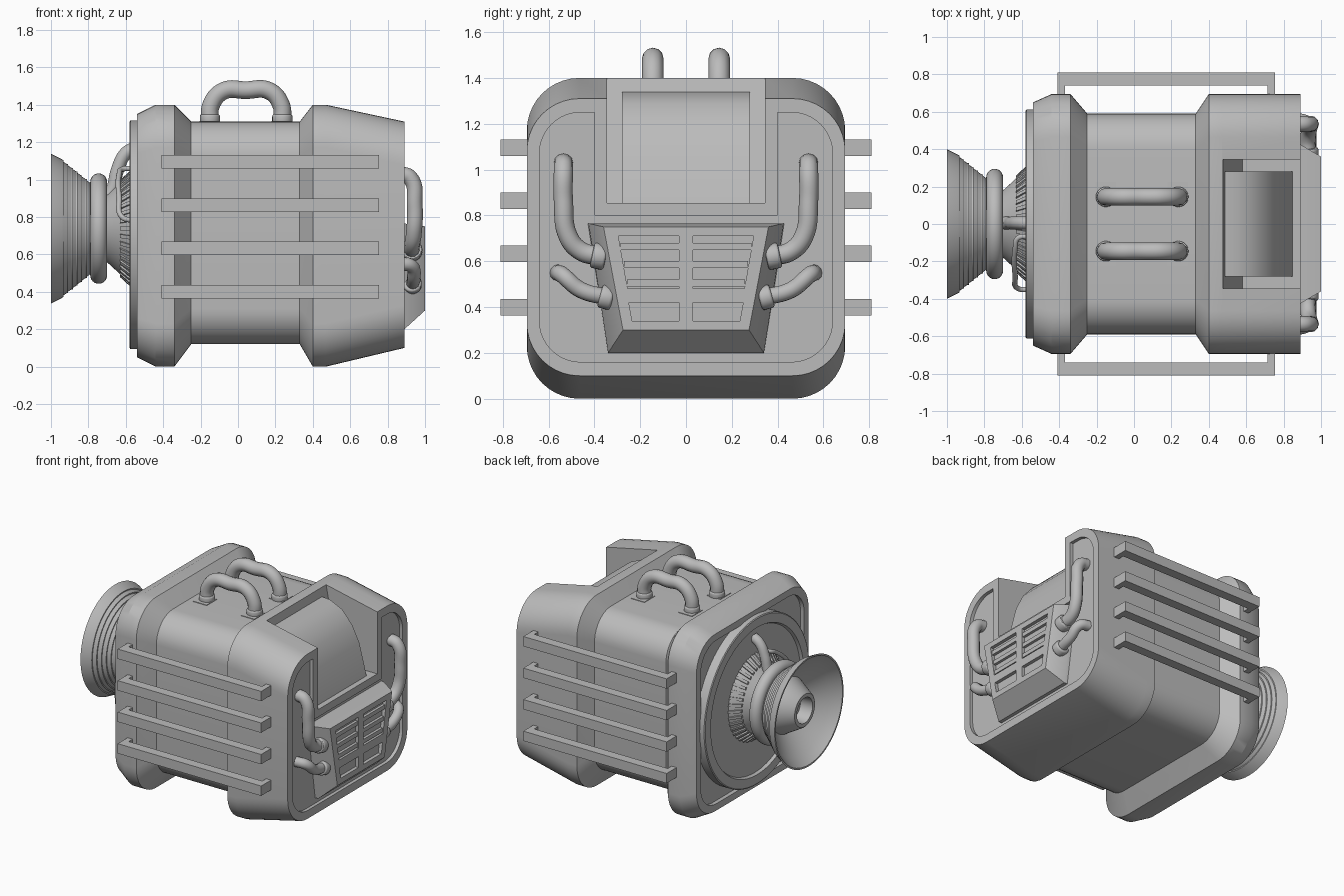
import bpy, bmesh, math
from math import sin, cos, pi
from mathutils import Vector

cube = bpy.data.objects.get("Cube")
if cube:
    bpy.data.objects.remove(cube, do_unlink=True)

grey = bpy.data.materials.new("plain_grey")
grey.use_nodes = True
grey.diffuse_color = (0.5, 0.5, 0.5, 1)
grey.node_tree.nodes["Principled BSDF"].inputs["Base Color"].default_value = (0.5, 0.5, 0.5, 1)


def activate(obj):
    bpy.ops.object.select_all(action='DESELECT')
    obj.select_set(True)
    bpy.context.view_layer.objects.active = obj


def finish(obj, angle=30):
    activate(obj)
    bpy.ops.object.shade_smooth_by_angle(angle=math.radians(angle))


def loft(name, rings):
    """Skin equal-length rings of points and cap both ends."""
    bm = bmesh.new()
    loops = [[bm.verts.new(p) for p in ring] for ring in rings]
    n = len(loops[0])
    for a, b in zip(loops, loops[1:]):
        for i in range(n):
            bm.faces.new((a[i], a[(i + 1) % n], b[(i + 1) % n], b[i]))
    bm.faces.new(loops[0])
    bm.faces.new(loops[-1])
    bmesh.ops.recalc_face_normals(bm, faces=bm.faces)
    mesh = bpy.data.meshes.new(name)
    bm.to_mesh(mesh)
    bm.free()
    mesh.materials.append(grey)
    obj = bpy.data.objects.new(name, mesh)
    bpy.context.collection.objects.link(obj)
    finish(obj)
    return obj


def box(name, x0, x1, y0, y1, z0, z1):
    return loft(name, [[(x, y0, z0), (x, y1, z0), (x, y1, z1), (x, y0, z1)] for x in (x0, x1)])


def prism_x(name, outline, x0, x1):
    return loft(name, [[(x, y, z) for y, z in outline] for x in (x0, x1)])


def prism_y(name, outline, half):
    return loft(name, [[(x, y, z) for x, z in outline] for y in (-half, half)])


def lathe(name, profile, cz, seg=64):
    turn = [2 * pi * i / seg for i in range(seg)]
    return loft(name, [[(x, r * cos(t), cz + r * sin(t)) for t in turn] for x, r in profile])


def rounded(hy, z0, z1, r, n=10):
    """Rounded rectangle in y and z, starting at the top right corner."""
    pts = []
    for k, (sy, zc) in enumerate([(1, z1 - r), (-1, z1 - r), (-1, z0 + r), (1, z0 + r)]):
        for i in range(n + 1):
            t = pi / 2 * (k + i / n)
            pts.append((sy * (hy - r) + r * cos(t), zc + r * sin(t)))
    return pts


def tube(name, points, radius):
    curve = bpy.data.curves.new(name, 'CURVE')
    curve.dimensions = '3D'
    curve.bevel_depth = radius
    curve.bevel_resolution = 4
    curve.resolution_u = 8
    curve.use_fill_caps = True
    spline = curve.splines.new('BEZIER')
    spline.bezier_points.add(len(points) - 1)
    for bp, p in zip(spline.bezier_points, points):
        bp.co = p
        bp.handle_left_type = bp.handle_right_type = 'AUTO'
    curve.materials.append(grey)
    obj = bpy.data.objects.new(name, curve)
    bpy.context.collection.objects.link(obj)
    activate(obj)
    bpy.ops.object.convert(target='MESH')
    finish(bpy.context.object, 50)


def collar(name, a, b, radius):
    """Short cylinder between two points."""
    a, b = Vector(a), Vector(b)
    bpy.ops.mesh.primitive_cylinder_add(vertices=24, radius=radius, depth=(b - a).length, location=(a + b) / 2)
    obj = bpy.context.object
    obj.name = name
    obj.rotation_euler = (b - a).to_track_quat('Z', 'Y').to_euler()
    obj.data.materials.append(grey)
    bevel = obj.modifiers.new("bevel", 'BEVEL')
    bevel.width = 0.012
    bevel.segments = 3
    bpy.ops.object.modifier_apply(modifier=bevel.name)
    finish(obj)


def cut(obj, cutter):
    mod = obj.modifiers.new("cut", 'BOOLEAN')
    mod.operation = 'DIFFERENCE'
    mod.solver = 'EXACT'
    mod.object = cutter
    activate(obj)
    bpy.ops.object.modifier_apply(modifier=mod.name)
    bpy.data.objects.remove(cutter, do_unlink=True)
    finish(obj)


# Body shell: x, half width, bottom, top, corner radius
stations = [(-0.54, 0.65, 0.05, 1.35, 0.21), (-0.44, 0.695, 0, 1.4, 0.23), (-0.34, 0.695, 0, 1.4, 0.23),
            (-0.25, 0.59, 0.12, 1.31, 0.19), (0.33, 0.59, 0.12, 1.31, 0.19), (0.4, 0.695, 0, 1.4, 0.23),
            (0.47, 0.695, 0, 1.4, 0.23), (0.89, 0.695, 0.1, 1.31, 0.23)]
body = loft("body_shell", [[(x, y, z) for y, z in rounded(*s)] for x, *s in stations])

# Recessed end panels, the right one stepping around the window frame
outline = rounded(0.64, 0.16, 1.25, 0.18)
outline[11:11] = [(0.4, 1.25), (0.4, 0.8), (-0.4, 0.8), (-0.4, 1.25)]
cut(body, prism_x("cutter", outline, 0.865, 0.95))
cut(body, prism_x("cutter", rounded(0.6, 0.1, 1.3, 0.18), -0.6, -0.51))

# Window notch and the curved screen inside it
cut(body, prism_y("cutter", [(0.455, 1.5), (0.58, 0.855), (1, 0.855), (1, 1.5)], 0.345))
prism_y("window_screen", [(0.47, 1.34), (0.55, 1.335), (0.65, 1.29), (0.73, 1.2), (0.79, 1.08),
                          (0.85, 0.85), (0.56, 0.85)], 0.28)

# Control box with recessed vents
control = loft("control_box", [
    [(0.85, -0.43, 0.765), (0.85, 0.43, 0.765), (0.85, 0.34, 0.2), (0.85, -0.34, 0.2)],
    [(0.89, -0.425, 0.765), (0.89, 0.425, 0.765), (0.89, 0.34, 0.2), (0.89, -0.34, 0.2)],
    [(1, -0.36, 0.75), (1, 0.36, 0.75), (1, 0.275, 0.3), (1, -0.275, 0.3)]])
for s in (-1, 1):
    for top, bottom, wide, narrow in ((0.71, 0.48, 0.295, 0.255), (0.42, 0.34, 0.25, 0.235)):
        cut(control, prism_x("cutter", [(s * 0.03, top), (s * wide, top), (s * narrow, bottom),
                                        (s * 0.03, bottom)], 0.975, 1.1))
    for i in range(3):
        z = 0.665 - 0.08 * i
        end = 0.285 - 0.014 * i
        prism_x("vent_louver", [(s * 0.03, z + 0.015), (s * end, z + 0.015), (s * end, z - 0.015),
                                (s * 0.03, z - 0.015)], 0.97, 0.995)

    # Hoses from the control box to the end panel
    tube("large_hose", [(0.86, s * 0.535, 1.03), (0.92, s * 0.535, 1.01), (0.945, s * 0.535, 0.86),
                        (0.94, s * 0.515, 0.71), (0.93, s * 0.46, 0.645), (0.93, s * 0.37, 0.62)], 0.042)
    collar("large_hose_collar", (0.93, s * 0.35, 0.615), (0.93, s * 0.41, 0.628), 0.056)
    tube("small_hose", [(0.86, s * 0.56, 0.55), (0.925, s * 0.54, 0.54), (0.94, s * 0.46, 0.475),
                        (0.93, s * 0.33, 0.44)], 0.036)
    collar("small_hose_collar", (0.93, s * 0.32, 0.435), (0.93, s * 0.375, 0.45), 0.052)

    # Side rails on short end posts
    for z in (0.4, 0.632, 0.863, 1.095):
        box("side_rail", -0.41, 0.755, s * 0.74, s * 0.81, z - 0.036, z + 0.036)
        for x in (-0.41, 0.715):
            box("rail_post", x, x + 0.04, s * 0.68, s * 0.75, z - 0.036, z + 0.036)

    # Top carry handles
    y = s * 0.145
    tube("carry_handle", [(-0.15, y, 1.3), (-0.143, y, 1.4), (-0.075, y, 1.475), (0.04, y, 1.478),
                          (0.165, y, 1.475), (0.23, y, 1.4), (0.237, y, 1.3)], 0.047)
    for x in (-0.15, 0.237):
        collar("handle_collar", (x, y, 1.3), (x, y, 1.35), 0.054)
        box("handle_plate", x - 0.057, x + 0.053, y - 0.06 + s * 0.02, y + 0.06 + s * 0.02, 1.305, 1.314)

# Lens mount disc and ribbed cone
lathe("mount_disc", [(-0.49, 0.612), (-0.575, 0.612), (-0.58, 0.605), (-0.58, 0.54), (-0.56, 0.53),
                     (-0.56, 0.02)], 0.705, 96)
AXIS = 0.738
lathe("lens_cone", [(-0.54, 0.32), (-0.575, 0.3), (-0.64, 0.235), (-0.7, 0.18), (-0.74, 0.18)], AXIS)
for i in range(40):
    t = 2 * pi * i / 40
    out = Vector((0, cos(t), sin(t)))
    side = Vector((0, -sin(t), cos(t))) * 0.01
    centre = Vector((0, 0, AXIS))
    loft("cone_rib", [[centre + Vector((x, 0, 0)) + out * r + k * side for r, k in
                       ((inner, -1), (inner, 1), (inner + 0.025, 1), (inner + 0.025, -1))]
                      for x, inner in ((-0.565, 0.295), (-0.63, 0.235))])

# Rounded clamp ring with two band seams
ring = [(-0.745 + 0.045 * cos(t), 0.25 + 0.045 * sin(t)) for t in [pi * i / 12 for i in range(13)]]
lathe("clamp_ring", [(-0.7, 0.17)] + ring + [(-0.79, 0.17)], AXIS)

# Stepped horn with an inner nozzle
steps = []
for i in range(6):
    x, r = -0.79 - 0.025 * i, 0.245 + 0.02 * i
    steps += [(x, r), (x - 0.018, r + 0.012), (x - 0.018, r + 0.02)]
lathe("lens_horn", [(-0.74, 0.2)] + steps + [(-0.94, 0.37), (-1, 0.4), (-1, 0.388), (-0.93, 0.335),
                                             (-0.83, 0.2), (-0.96, 0.125), (-0.965, 0.118), (-0.965, 0.092),
                                             (-0.87, 0.085)], AXIS)

# Cable and thin wire beside the lens
tube("lens_cable", [(-0.55, 0.005, 1.17), (-0.6, 0.005, 1.14), (-0.645, 0.005, 1.05), (-0.67, 0.005, 0.95),
                    (-0.7, 0.005, 0.9)], 0.035)
tube("lens_wire", [(-0.55, -0.07, 1.06), (-0.62, -0.075, 1.055), (-0.635, -0.13, 1.03), (-0.635, -0.28, 0.9),
                   (-0.62, -0.345, 0.8), (-0.55, -0.35, 0.78)], 0.014)
